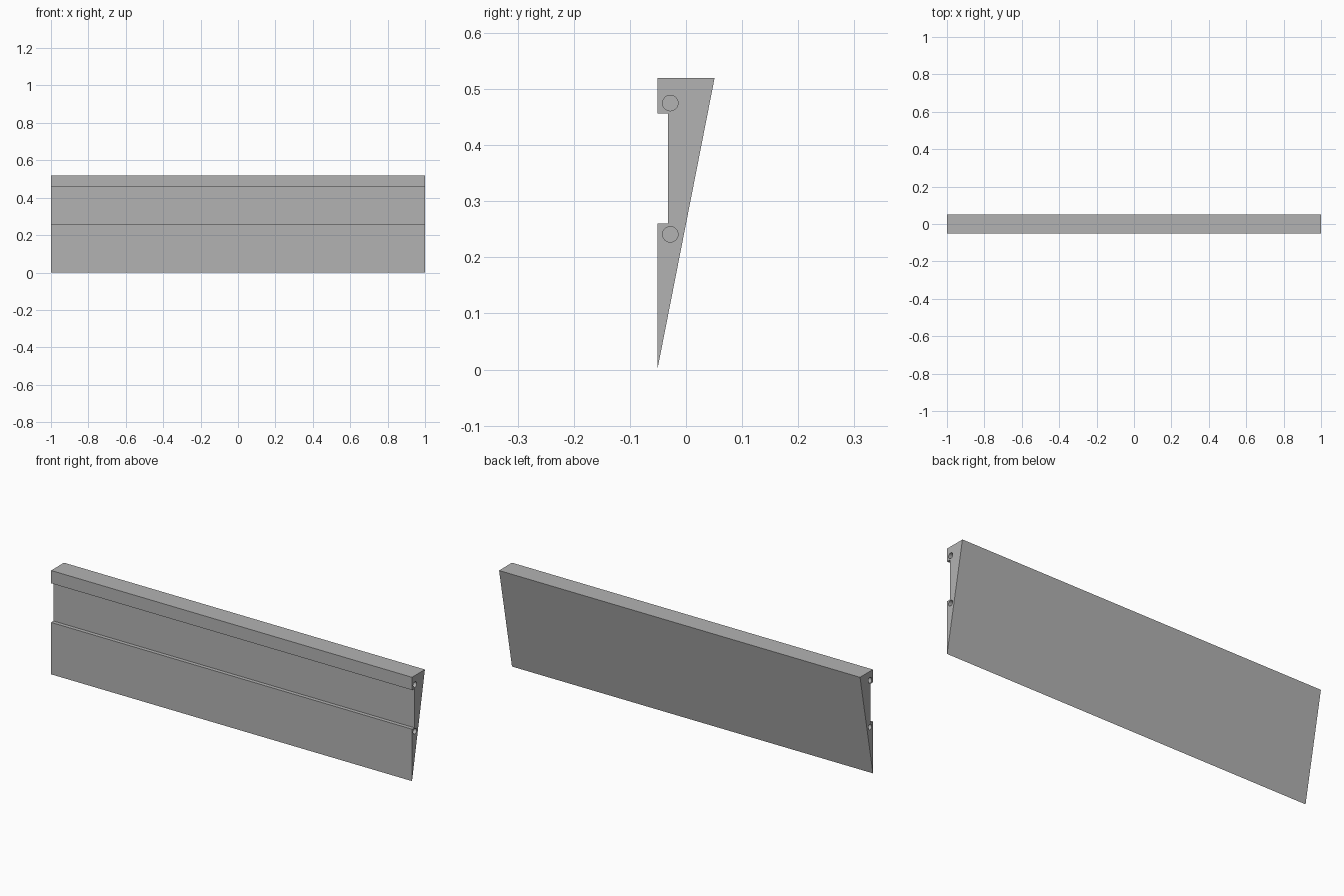
import bpy, bmesh, math
from mathutils import Matrix

if "Cube" in bpy.data.objects:
    bpy.data.objects.remove(bpy.data.objects["Cube"])

grey = bpy.data.materials.new("light grey")
grey.diffuse_color = (0.45, 0.45, 0.45, 1)
grey.use_nodes = True
grey.node_tree.nodes["Principled BSDF"].inputs["Base Color"].default_value = grey.diffuse_color


def make_object(name, bm):
    bmesh.ops.recalc_face_normals(bm, faces=bm.faces)
    mesh = bpy.data.meshes.new(name)
    bm.to_mesh(mesh)
    bm.free()
    mesh.materials.append(grey)
    obj = bpy.data.objects.new(name, mesh)
    bpy.context.collection.objects.link(obj)
    return obj


# Wedge-shaped rail: side profile (y, z) with a shallow front channel, swept along x
profile = [(-0.051, 0), (0.051, 0.52), (-0.051, 0.52), (-0.051, 0.456),
           (-0.032, 0.456), (-0.032, 0.26), (-0.051, 0.26)]
bm = bmesh.new()
end = bm.faces.new([bm.verts.new((-1, y, z)) for y, z in profile])
swept = bmesh.ops.extrude_face_region(bm, geom=[end])["geom"]
bmesh.ops.translate(bm, vec=(2, 0, 0),
                    verts=[v for v in swept if isinstance(v, bmesh.types.BMVert)])
panel = make_object("wedge_panel", bm)

# Blind round holes, two in each end
hole_depth = 0.1
bm = bmesh.new()
for x in (-1, 1):
    for z in (0.241, 0.475):
        bmesh.ops.create_cone(
            bm, cap_ends=True, segments=32, radius1=0.0138, radius2=0.0138,
            depth=2 * hole_depth,
            matrix=Matrix.Translation((x, -0.028, z)) @ Matrix.Rotation(math.pi / 2, 4, 'Y'))
cutter = make_object("hole_cutter", bm)
cutter.hide_render = True

cut = panel.modifiers.new("end_holes", 'BOOLEAN')
cut.operation = 'DIFFERENCE'
cut.solver = 'EXACT'
cut.object = cutter

# Bake the cut, drop the helper, smooth the hole walls
bpy.context.view_layer.objects.active = panel
panel.select_set(True)
bpy.ops.object.modifier_apply(modifier=cut.name)
bpy.data.objects.remove(cutter)
bpy.ops.object.shade_smooth_by_angle(angle=math.radians(30))
